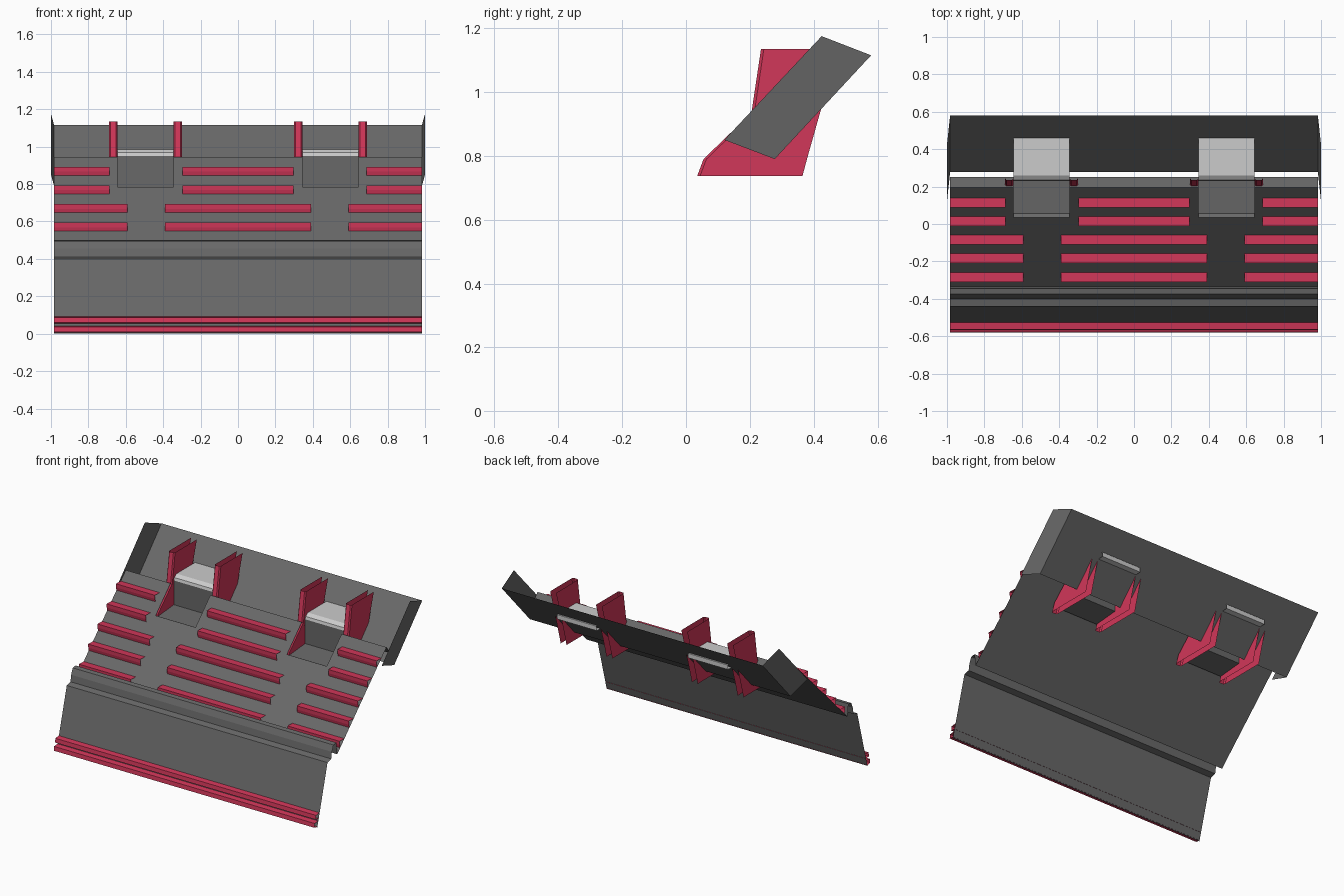
import bpy, bmesh

if "Cube" in bpy.data.objects:
    bpy.data.objects.remove(bpy.data.objects["Cube"])


def material(name, rgb):
    m = bpy.data.materials.new(name)
    m.diffuse_color = (*rgb, 1)
    m.use_nodes = True
    m.node_tree.nodes["Principled BSDF"].inputs["Base Color"].default_value = m.diffuse_color
    return m


GREY = material("dark grey", (0.14, 0.14, 0.14))
LIGHT = material("light grey", (0.60, 0.60, 0.60))
RED = material("crimson red", (0.64, 0.038, 0.10))
W = 0.983  # half width of the sheet
FULL = [(-W, W)]


def finish(bm, name, mat):
    mesh = bpy.data.meshes.new(name)
    bm.to_mesh(mesh)
    bm.free()
    mesh.materials.append(mat)
    ob = bpy.data.objects.new(name, mesh)
    bpy.context.collection.objects.link(ob)
    return ob


def sheet(name, profile, spans, mat):
    """Sweep an open (y, z) profile along x over each span."""
    bm = bmesh.new()
    for x0, x1 in spans:
        rows = [(bm.verts.new((x0, y, z)), bm.verts.new((x1, y, z)))
                for y, z in profile]
        for a, b in zip(rows, rows[1:]):
            bm.faces.new((a[0], a[1], b[1], b[0]))
    return finish(bm, name, mat)


# Lower apron, raised lip and main slope
sheet("apron_and_slope",
      [(-0.55, 0), (-0.525, 0.09), (-0.44, 0.40), (-0.40, 0.41),
       (-0.393, 0.455), (-0.375, 0.495), (-0.345, 0.50), (-0.335, 0.417),
       (0.035, 0.785)], FULL, GREY)

# Upper slope with two window gaps, turned down at its rear edge
sheet("upper_slope", [(0.035, 0.785), (0.195, 0.944), (0.25, 0.88)],
      [(-W, -0.645), (-0.345, 0.345), (0.645, W)], GREY)

# Recess step in each window
WINDOWS = [(-0.645, -0.345), (0.345, 0.645)]
sheet("window_step", [(0.035, 0.785), (0.055, 0.77), (0.23, 0.785), (0.23, 0.95)],
      WINDOWS, GREY)

# Light plates running from the recess through the rear panel
sheet("window_plate",
      [(0.23, 0.948), (0.235, 0.968), (0.26, 0.985), (0.47, 0.985),
       (0.47, 0.955), (0.23, 0.948)], WINDOWS, LIGHT)

# Leaning rear panel and its end caps
sheet("rear_panel", [(0.278, 0.79), (0.58, 1.115)], FULL, GREY)
for s, side in ((-1, "left"), (1, "right")):
    bm = bmesh.new()
    pts = [(W, 0.278, 0.79), (W, 0.58, 1.115), (1, 0.425, 1.175), (1, 0.12, 0.85)]
    vs = [bm.verts.new((s * x, y, z)) for x, y, z in pts]
    bm.faces.new(vs if s > 0 else vs[::-1])
    finish(bm, side + "_end_cap", GREY)

# Red slats on the slope
for i in range(5):
    gap = (0.39, 0.59) if i < 3 else (0.298, 0.688)
    d, h = i * 0.0995, i * 0.099
    sheet("slope_slat", [(-0.303 + d, 0.449 + h), (-0.308 + d, 0.470 + h),
                         (-0.309 + d, 0.495 + h), (-0.258 + d, 0.494 + h)],
          [(-W, -gap[1]), (-gap[0], gap[0]), (gap[1], W)], RED)

# Red strips along the bottom edge
for z, y in ((0.005, -0.547), (0.055, -0.533)):
    sheet("bottom_strip", [(y, z), (y - 0.033, z + 0.004),
                           (y - 0.03, z + 0.032), (y + 0.007, z + 0.036)],
          FULL, RED)

# Red folded brackets beside the windows: a front strip and two side plates
FRONT = [(0.035, 0.737), (0.055, 0.79), (0.205, 0.935), (0.235, 1.135)]
BACK = [(0.365, 0.737), (0.379, 0.79), (0.42, 0.935), (0.478, 1.135)]
for xc in (-0.667, -0.322, 0.322, 0.667):
    bm = bmesh.new()
    rows = []
    for (y, z), (yb, zb) in zip(FRONT, BACK):
        section = [(-0.022, yb), (-0.022, y + 0.009), (-0.015, y),
                   (0.015, y), (0.022, y + 0.009), (0.022, yb)]
        rows.append([bm.verts.new((xc + x, yy, z)) for x, yy in section])
    for a, b in zip(rows, rows[1:]):
        for k in range(5):
            bm.faces.new((a[k], a[k + 1], b[k + 1], b[k]))
    finish(bm, "bracket", RED)
